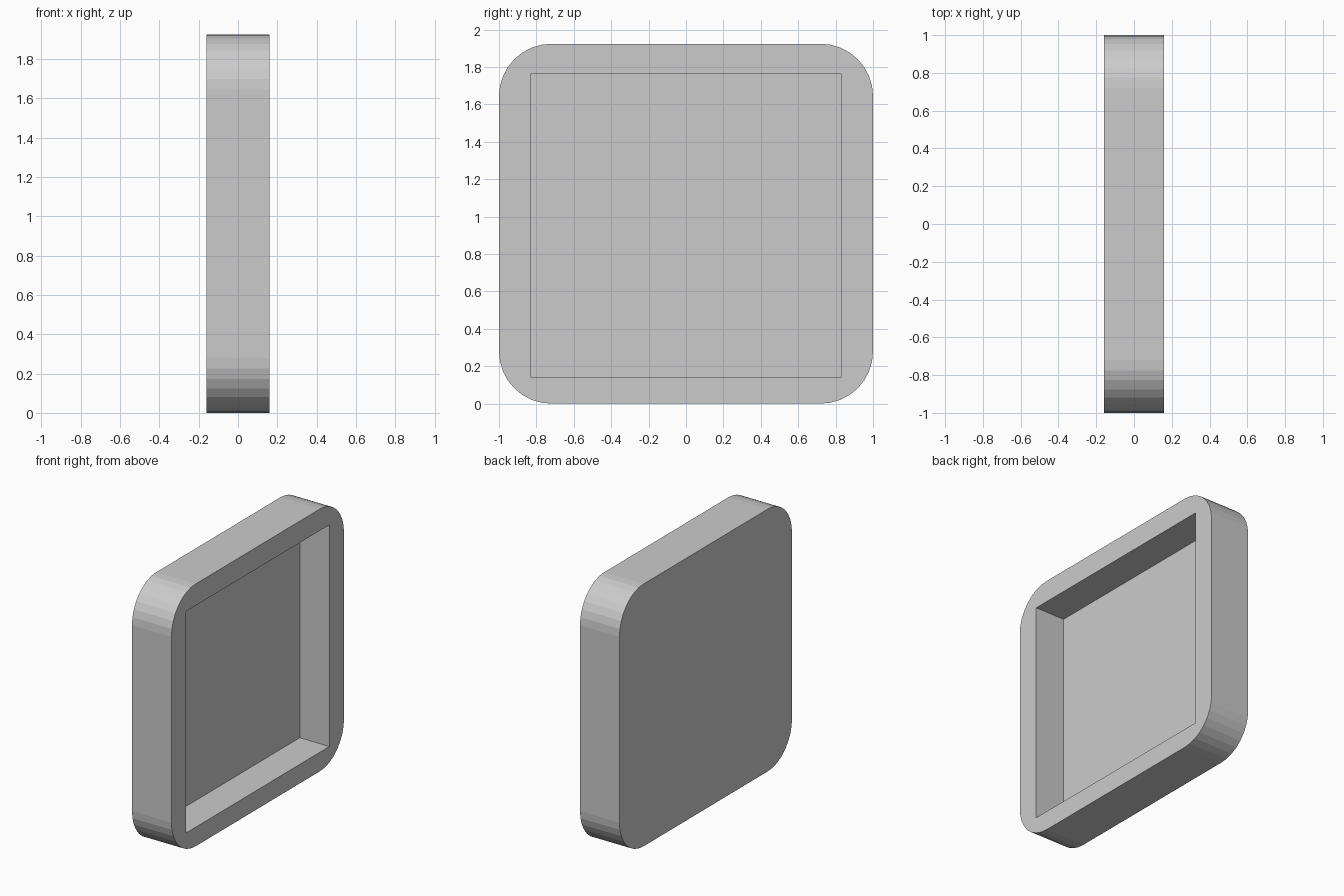
import bpy, bmesh
from math import sin, cos, pi

if "Cube" in bpy.data.objects:
    bpy.data.objects.remove(bpy.data.objects["Cube"])

HALF_X, HALF_Y, HEIGHT = 0.16, 1.0, 1.924
RADIUS, SEGMENTS = 0.28, 8


def prism(name, outline, x0, x1):
    """Extrude a (y, z) outline along x from x0 to x1."""
    bm = bmesh.new()
    face = bm.faces.new([bm.verts.new((x0, y, z)) for y, z in outline])
    ext = bmesh.ops.extrude_face_region(bm, geom=[face])
    moved = [v for v in ext["geom"] if isinstance(v, bmesh.types.BMVert)]
    bmesh.ops.translate(bm, verts=moved, vec=(x1 - x0, 0, 0))
    bmesh.ops.recalc_face_normals(bm, faces=bm.faces)
    mesh = bpy.data.meshes.new(name)
    bm.to_mesh(mesh)
    bm.free()
    obj = bpy.data.objects.new(name, mesh)
    bpy.context.collection.objects.link(obj)
    return obj


# Rounded square outline, one arc per corner
outline = []
corners = [(1, 1), (-1, 1), (-1, -1), (1, -1)]
for i, (sy, sz) in enumerate(corners):
    cy = sy * (HALF_Y - RADIUS)
    cz = HEIGHT / 2 + sz * (HEIGHT / 2 - RADIUS)
    for s in range(SEGMENTS + 1):
        a = (i + s / SEGMENTS) * pi / 2
        outline.append((cy + RADIUS * cos(a), cz + RADIUS * sin(a)))

tray = prism("tray", outline, -HALF_X, HALF_X)

# Sharp-cornered pocket cut into the +x face
pocket = [(-0.83, 0.14), (0.83, 0.14), (0.83, 1.765), (-0.83, 1.765)]
cutter = prism("pocket_cutter", pocket, -0.08, 0.4)
cutter.hide_render = True

cut = tray.modifiers.new("pocket", 'BOOLEAN')
cut.operation = 'DIFFERENCE'
cut.solver = 'EXACT'
cut.object = cutter
bpy.context.view_layer.objects.active = tray
tray.select_set(True)
bpy.ops.object.modifier_apply(modifier=cut.name)
bpy.data.objects.remove(cutter)
